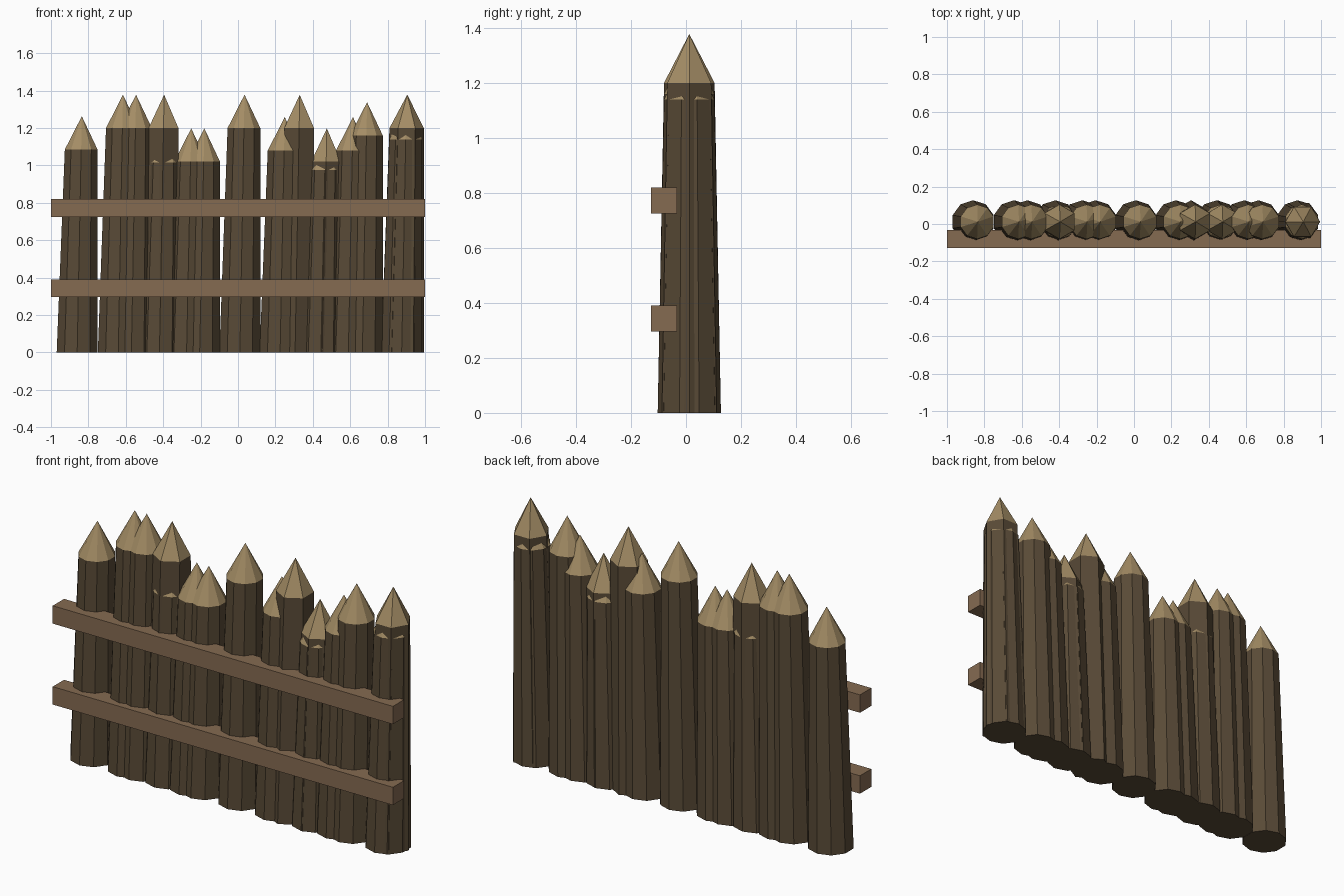
import bpy, bmesh
from math import sin, cos, pi, radians

cube = bpy.data.objects.get("Cube")
if cube:
    bpy.data.objects.remove(cube, do_unlink=True)


def material(name, rgb):
    mat = bpy.data.materials.new(name)
    mat.use_nodes = True
    mat.diffuse_color = (*rgb, 1)
    bsdf = next(n for n in mat.node_tree.nodes if n.type == 'BSDF_PRINCIPLED')
    bsdf.inputs["Base Color"].default_value = (*rgb, 1)
    return mat


BARK = material("dark bark", (0.098, 0.068, 0.037))
CUT = material("cut wood", (0.37, 0.265, 0.13))
RAIL = material("rail wood", (0.235, 0.145, 0.083))

AXIS_Y = 0.012
LEAN = 0.025
BASE_RADIUS, TOP_RADIUS, POINT = 0.115, 0.092, 0.178


def add_object(name, bm, materials):
    bmesh.ops.recalc_face_normals(bm, faces=bm.faces)
    mesh = bpy.data.meshes.new(name)
    bm.to_mesh(mesh)
    bm.free()
    for mat in materials:
        mesh.materials.append(mat)
    obj = bpy.data.objects.new(name, mesh)
    bpy.context.collection.objects.link(obj)


def stake(name, tip_x, shoulder, sides=10, turn=18):
    """Tapered, slightly leaning trunk with a sharpened point."""
    bm = bmesh.new()
    tip_z = shoulder + POINT

    def ring(radius, z):
        x = tip_x - LEAN * (1 - z / tip_z)
        angles = [radians(turn) + 2 * pi * i / sides for i in range(sides)]
        return [bm.verts.new((x + radius * cos(a), AXIS_Y + radius * sin(a), z))
                for a in angles]

    low, high = ring(BASE_RADIUS, 0), ring(TOP_RADIUS, shoulder)
    tip = bm.verts.new((tip_x, AXIS_Y, tip_z))
    bm.faces.new(low)
    for i in range(sides):
        j = (i + 1) % sides
        bm.faces.new((low[i], low[j], high[j], high[i]))
        bm.faces.new((high[i], high[j], tip)).material_index = 1
    add_object(name, bm, (BARK, CUT))


def rail(name, z):
    bm = bmesh.new()
    bmesh.ops.create_cube(bm, size=1)
    for v in bm.verts:
        v.co.x *= 2
        v.co.y = v.co.y * 0.095 - 0.08
        v.co.z = v.co.z * 0.095 + z
    add_object(name, bm, (RAIL,))


# Round stakes: tip position and shoulder height
round_stakes = [(-0.835, 1.085), (-0.615, 1.2), (-0.545, 1.2), (-0.395, 1.015),
                (-0.25, 1.02), (-0.18, 1.02), (0.035, 1.2), (0.25, 1.08),
                (0.468, 0.975), (0.615, 1.08), (0.69, 1.16), (0.9, 1.14)]
for n, (x, shoulder) in enumerate(round_stakes, 1):
    stake(f"round_stake_{n}", x, shoulder)

# Six-sided stakes standing among the round ones
hewn_stakes = [(-0.395, 1.2, 30), (0.33, 1.2, 30), (0.475, 1.02, 30), (0.905, 1.2, 0)]
for n, (x, shoulder, turn) in enumerate(hewn_stakes, 1):
    stake(f"hewn_stake_{n}", x, shoulder, 6, turn)

# Cross rails on the front
rail("lower_rail", 0.343)
rail("upper_rail", 0.773)
